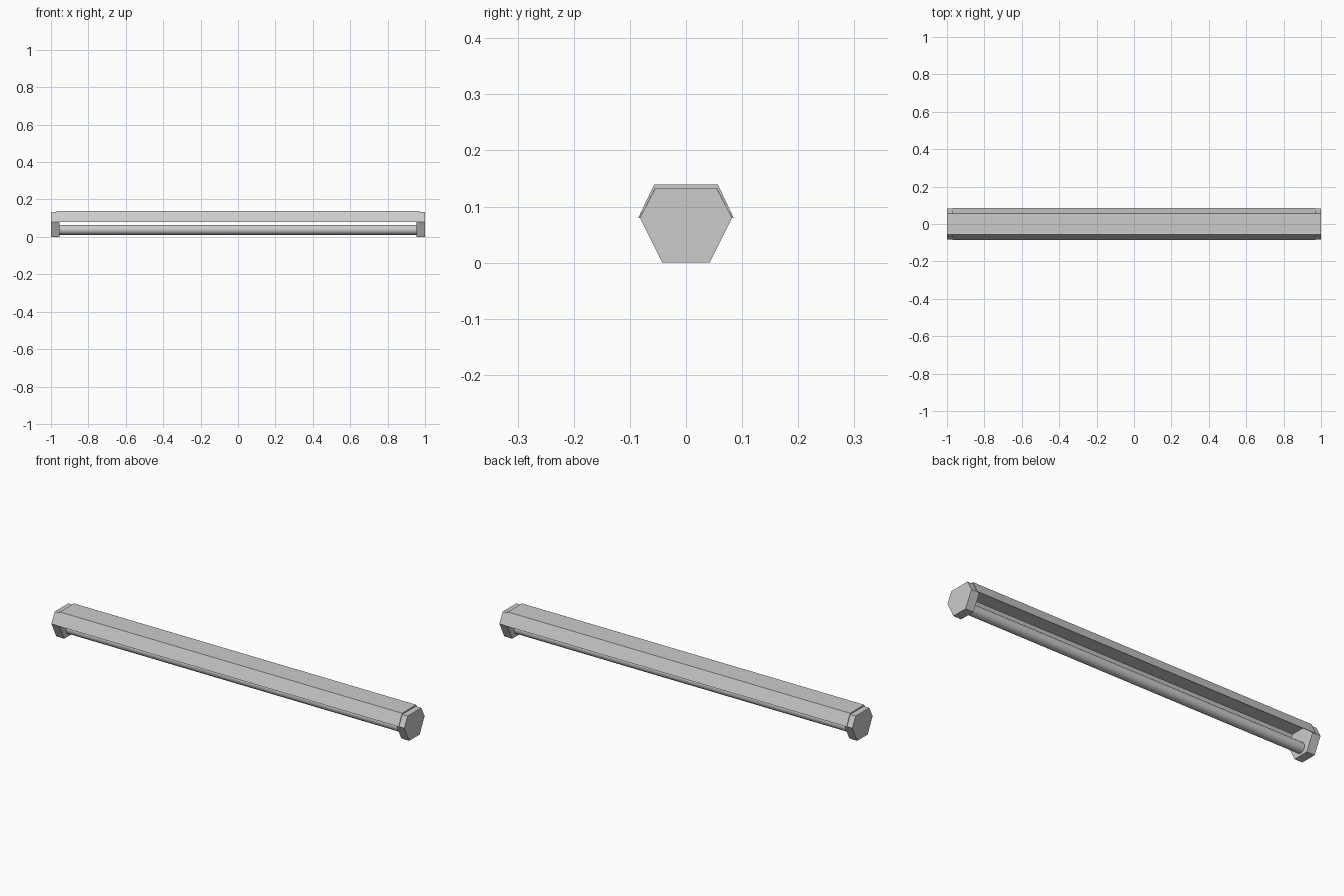
import bpy, bmesh, math

if "Cube" in bpy.data.objects:
    bpy.data.objects.remove(bpy.data.objects["Cube"])

grey = bpy.data.materials.new("light_grey")
grey.diffuse_color = (0.6, 0.6, 0.6, 1)
grey.use_nodes = True
grey.node_tree.nodes["Principled BSDF"].inputs["Base Color"].default_value = grey.diffuse_color


def extrude_x(name, profile, x0, x1):
    """Closed prism from a (y, z) profile running along x."""
    bm = bmesh.new()
    face = bm.faces.new([bm.verts.new((x0, y, z)) for y, z in profile])
    ext = bmesh.ops.extrude_face_region(bm, geom=[face])
    verts = [v for v in ext["geom"] if isinstance(v, bmesh.types.BMVert)]
    bmesh.ops.translate(bm, verts=verts, vec=(x1 - x0, 0, 0))
    bmesh.ops.recalc_face_normals(bm, faces=bm.faces[:])
    mesh = bpy.data.meshes.new(name)
    bm.to_mesh(mesh)
    bm.free()
    mesh.materials.append(grey)
    obj = bpy.data.objects.new(name, mesh)
    bpy.context.collection.objects.link(obj)
    return obj


def mirrored(half):
    return half + [(-y, z) for y, z in reversed(half)]


# Hexagonal end caps
cap = mirrored([(0.042, 0), (0.082, 0.08), (0.055, 0.132)])
extrude_x("left_end_cap", cap, -1.0, -0.955)
extrude_x("right_end_cap", cap, 0.955, 1.0)

# Thin open reflector cover wrapped over the caps
outer = mirrored([(0.085, 0.08), (0.057, 0.139)])
inner = mirrored([(0.0822, 0.08), (0.0552, 0.1325)])
extrude_x("reflector_cover", outer + inner[::-1], -0.97, 0.97)

# Round lamp tube between the caps
bpy.ops.mesh.primitive_cylinder_add(vertices=32, radius=0.0265, depth=1.92,
                                    location=(0, 0, 0.038),
                                    rotation=(0, math.pi / 2, 0))
tube = bpy.context.object
tube.name = "lamp_tube"
tube.data.materials.append(grey)
bpy.ops.object.shade_smooth_by_angle(angle=math.radians(30))
